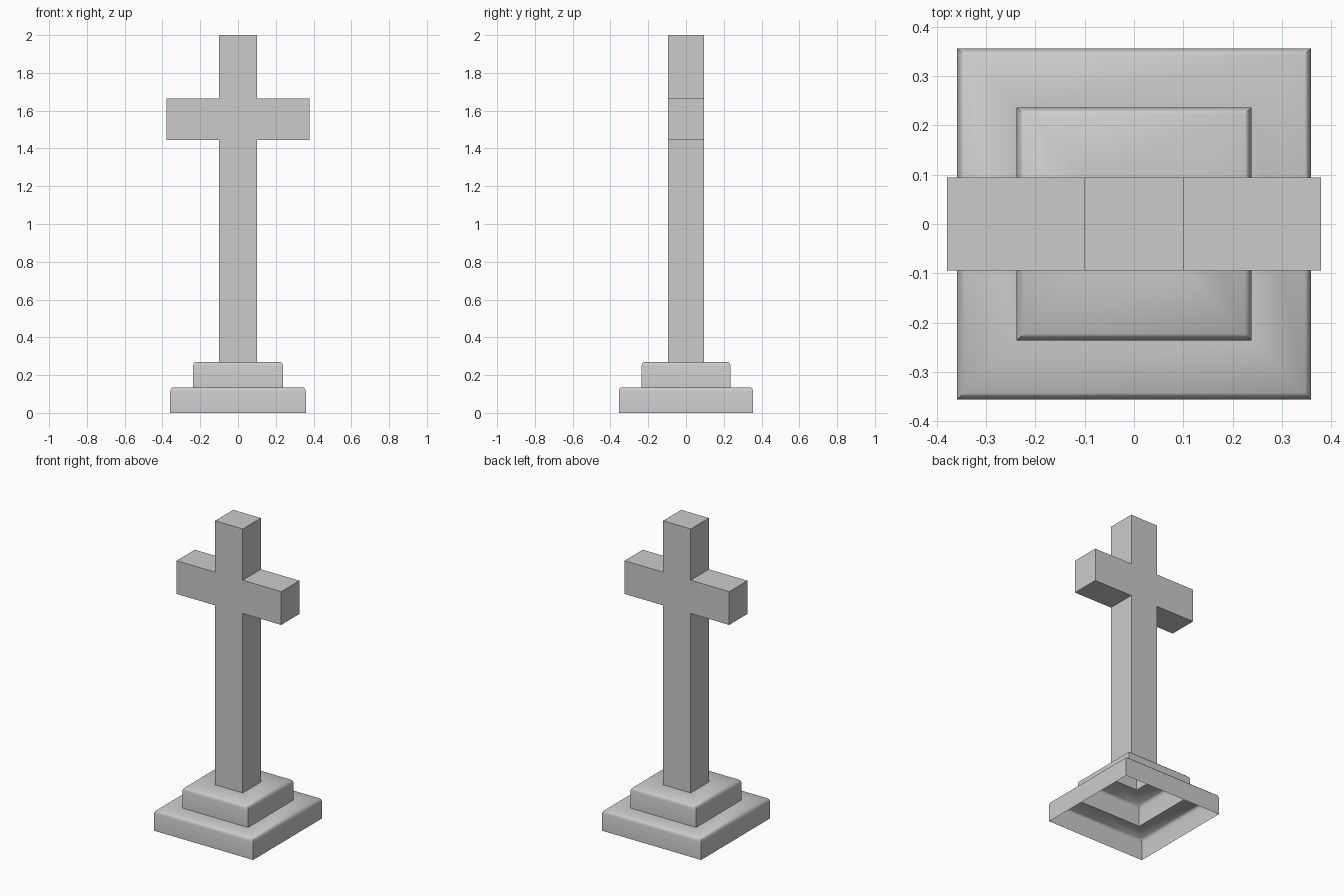
import bpy, bmesh, math

if "Cube" in bpy.data.objects:
    bpy.data.objects.remove(bpy.data.objects["Cube"])

# Shell profile from the open bottom up: half width x, half depth y, height
def tier(hx, hy, z0, z1):
    return [(hx, hy, z0), (hx, hy, z1 - 0.022),
            (hx - 0.004, hy - 0.004, z1 - 0.008), (hx - 0.013, hy - 0.013, z1)]

POST_X, POST_Y = 0.1, 0.094
ARM_LOW, ARM_HIGH, ARM_REACH = 1.446, 1.664, 0.379
profile = tier(0.359, 0.356, 0.0, 0.135) + tier(0.238, 0.236, 0.135, 0.27)
profile += [(POST_X, POST_Y, z) for z in (0.27, ARM_LOW, ARM_HIGH, 2.0)]

bm = bmesh.new()

# Stepped hollow base and post as stacked rectangular rings
rings = [[bm.verts.new((sx * hx, sy * hy, z))
          for sx, sy in ((-1, -1), (1, -1), (1, 1), (-1, 1))]
         for hx, hy, z in profile]
for low, high in zip(rings, rings[1:]):
    for i in range(4):
        j = (i + 1) % 4
        bm.faces.new((low[i], low[j], high[j], high[i]))
bm.faces.new(rings[-1])
bm.normal_update()

# Cross arms pulled out of the post sides
sides = [f for f in bm.faces if abs(f.normal.x) > 0.9
         and ARM_LOW < f.calc_center_median().z < ARM_HIGH]
out = bmesh.ops.extrude_discrete_faces(bm, faces=sides)["faces"]
for f in out:
    for v in f.verts:
        v.co.x = math.copysign(ARM_REACH, v.co.x)

bmesh.ops.recalc_face_normals(bm, faces=bm.faces)
mesh = bpy.data.meshes.new("stone_cross")
bm.to_mesh(mesh)
bm.free()
cross = bpy.data.objects.new("stone_cross", mesh)
bpy.context.collection.objects.link(cross)

# Soft tier edges, crisp corners
bpy.context.view_layer.objects.active = cross
cross.select_set(True)
bpy.ops.object.shade_smooth_by_angle(angle=math.radians(50))
